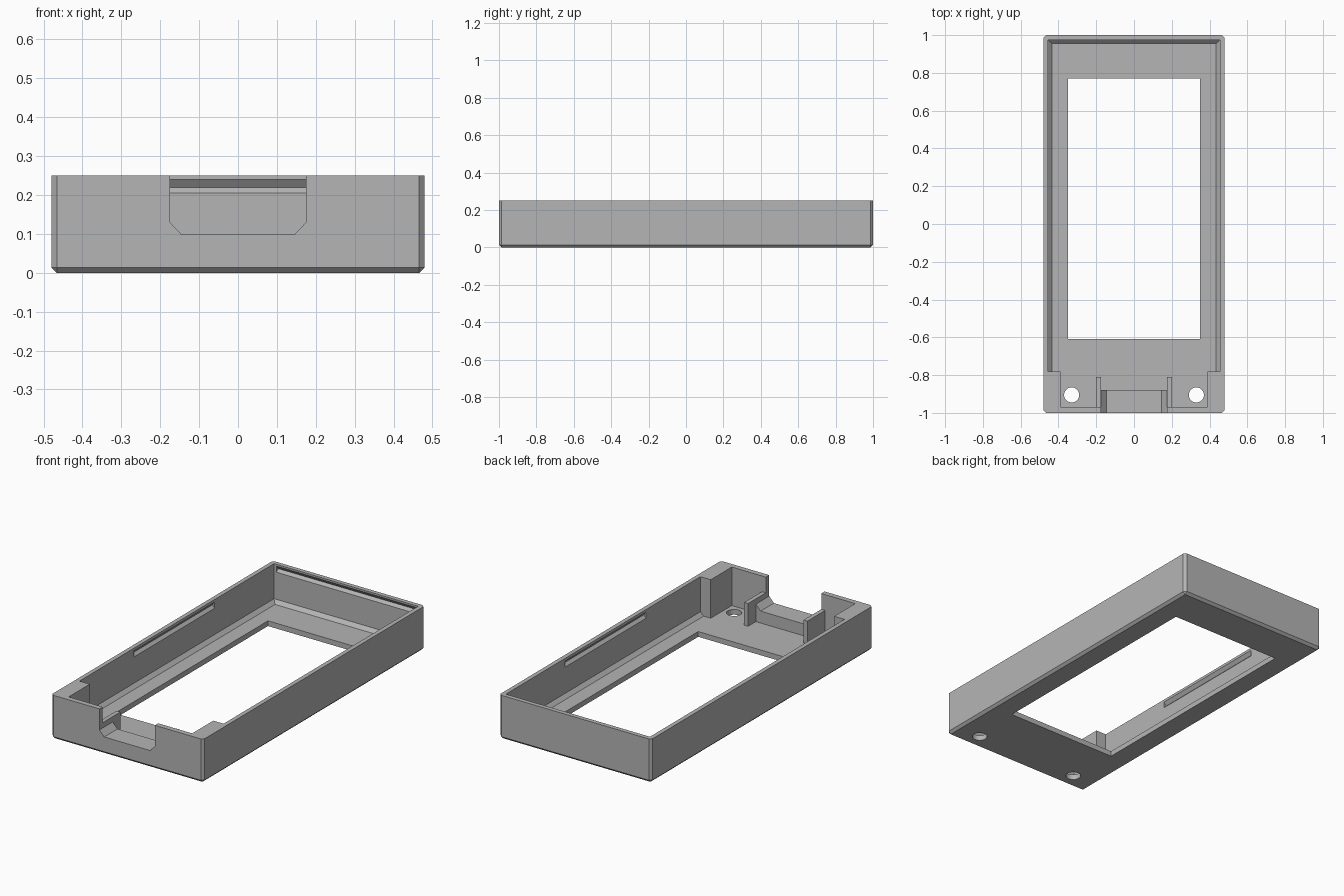
import bpy, bmesh
from mathutils import Vector, Matrix

old = bpy.data.objects.get("Cube")
if old:
    bpy.data.objects.remove(old, do_unlink=True)

# Single grey plastic
grey = bpy.data.materials.new("grey_plastic")
grey.use_nodes = True
color = (0.46, 0.46, 0.46, 1)
grey.diffuse_color = color
grey.node_tree.nodes["Principled BSDF"].inputs["Base Color"].default_value = color


def finish(name, bm):
    bmesh.ops.recalc_face_normals(bm, faces=bm.faces)
    mesh = bpy.data.meshes.new(name)
    bm.to_mesh(mesh)
    bm.free()
    mesh.materials.append(grey)
    obj = bpy.data.objects.new(name, mesh)
    bpy.context.scene.collection.objects.link(obj)
    return obj


def box(name, lo, hi, bevel=0, rule=None):
    """Box between two corners; edges whose midpoint passes the rule are chamfered."""
    lo, hi = Vector(lo), Vector(hi)
    bm = bmesh.new()
    bmesh.ops.create_cube(bm, size=1)
    for v in bm.verts:
        v.co = (lo + hi) / 2 + v.co * (hi - lo)
    if rule:
        mid = lambda e: (e.verts[0].co + e.verts[1].co) / 2
        edges = [e for e in bm.edges if rule(mid(e))]
        bmesh.ops.bevel(bm, geom=edges, offset=bevel, segments=1, affect='EDGES')
    return finish(name, bm)


def prism(name, start, end):
    """Solid between two matching outlines."""
    bm = bmesh.new()
    a = [bm.verts.new(p) for p in start]
    b = [bm.verts.new(p) for p in end]
    bm.faces.new(a)
    bm.faces.new(b)
    for i in range(len(a)):
        j = (i + 1) % len(a)
        bm.faces.new((a[i], a[j], b[j], b[i]))
    return finish(name, bm)


def combine(target, tool, operation):
    mod = target.modifiers.new(tool.name, 'BOOLEAN')
    mod.operation = operation
    mod.solver = 'EXACT'
    mod.object = tool
    tool.hide_render = True
    bpy.context.view_layer.objects.active = target
    bpy.ops.object.modifier_apply(modifier=mod.name)
    bpy.data.objects.remove(tool, do_unlink=True)


W, H, FLOOR = 0.48, 0.25, 0.03
WALL_X, WALL_Y = 0.455, 0.975

# Outer shell, chamfered on the upright and bottom edges
shell = box("case_shell", (-W, -1, 0), (W, 1, H), 0.014, lambda m: m.z < H - 0.01)

# Main cavity with a sloped foot, and the narrower pocket at the front
combine(shell, box("cavity", (-WALL_X, -0.78, FLOOR), (WALL_X, WALL_Y, 0.4), 0.02,
                   lambda m: m.z < FLOOR + 0.01 and m.y > -0.7), 'DIFFERENCE')
combine(shell, box("front_pocket", (-0.39, -0.97, FLOOR), (0.39, -0.7, 0.4)), 'DIFFERENCE')

# Screen window
combine(shell, box("window", (-0.35, -0.61, -0.1), (0.35, 0.77, 0.1)), 'DIFFERENCE')

# Snap grooves in the back and side walls
groove = [(-0.01, 0.205), (0, 0.205), (0.015, 0.22), (0, 0.24), (-0.01, 0.24)]
combine(shell, prism("back_groove", [(-0.44, WALL_Y + d, z) for d, z in groove],
                     [(0.44, WALL_Y + d, z) for d, z in groove]), 'DIFFERENCE')
for s in (-1, 1):
    combine(shell, prism("side_groove", [(s * (WALL_X + d), -0.29, z - 0.005) for d, z in groove],
                         [(s * (WALL_X + d), 0.44, z - 0.005) for d, z in groove]), 'DIFFERENCE')

# Connector ledge and its two guide posts
combine(shell, box("ledge", (-0.19, -0.985, 0.015), (0.19, -0.88, 0.15)), 'UNION')
for s in (-1, 1):
    x0, x1 = sorted((s * 0.175, s * 0.2))
    combine(shell, box("guide_post", (x0, -0.98, 0.015), (x1, -0.81, 0.16)), 'UNION')

# Connector notch with clipped lower corners
notch = [(-0.175, 0.4), (-0.175, 0.13), (-0.145, 0.098),
         (0.145, 0.098), (0.175, 0.13), (0.175, 0.4)]
combine(shell, prism("notch", [(x, -1.1, z) for x, z in notch],
                     [(x, -0.85, z) for x, z in notch]), 'DIFFERENCE')

# Screw holes
for s in (-1, 1):
    bm = bmesh.new()
    bmesh.ops.create_cone(bm, cap_ends=True, segments=32, radius1=0.04, radius2=0.04,
                          depth=0.2, matrix=Matrix.Translation((s * 0.33, -0.905, 0)))
    combine(shell, finish("screw_hole", bm), 'DIFFERENCE')

# Smooth only the round holes
bpy.ops.object.select_all(action='DESELECT')
shell.select_set(True)
bpy.context.view_layer.objects.active = shell
bpy.ops.object.shade_smooth_by_angle(angle=0.4)
